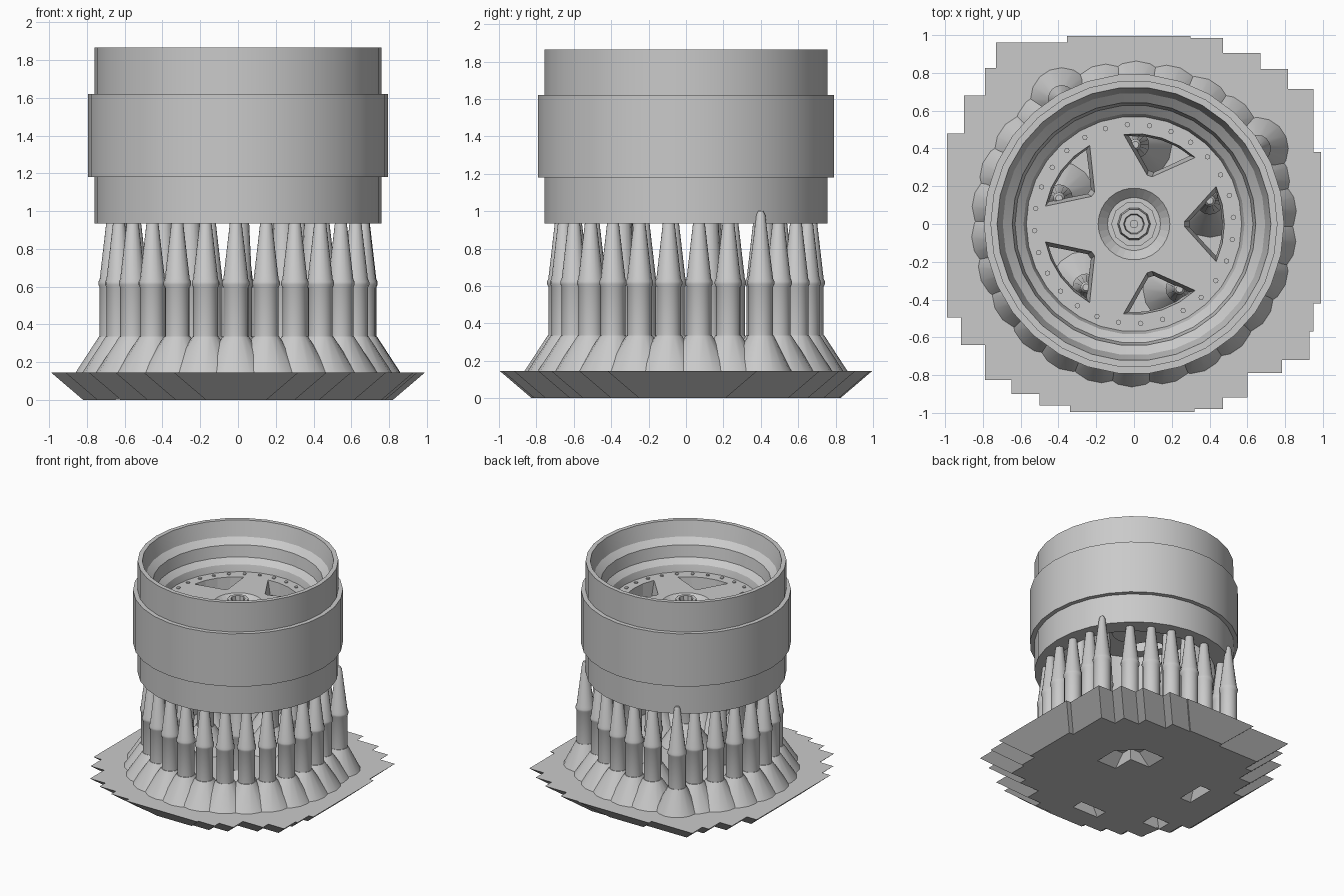
import bpy, bmesh, math
from math import sin, cos, radians, pi
from mathutils import Matrix

cube = bpy.data.objects.get("Cube")
if cube:
    bpy.data.objects.remove(cube, do_unlink=True)

grey = bpy.data.materials.new("plain_grey")
grey.use_nodes = True
GREY = (0.59, 0.59, 0.59, 1)
grey.diffuse_color = GREY
grey.node_tree.nodes["Principled BSDF"].inputs["Base Color"].default_value = GREY


def finish(name, bm, smooth=False):
    bmesh.ops.recalc_face_normals(bm, faces=bm.faces)
    mesh = bpy.data.meshes.new(name)
    bm.to_mesh(mesh)
    bm.free()
    mesh.materials.append(grey)
    obj = bpy.data.objects.new(name, mesh)
    bpy.context.scene.collection.objects.link(obj)
    if smooth:
        bpy.ops.object.select_all(action='DESELECT')
        obj.select_set(True)
        bpy.context.view_layer.objects.active = obj
        bpy.ops.object.shade_smooth_by_angle(angle=radians(25))
    return obj


def lathe(bm, profile, sides, x=0.0, y=0.0, closed=False):
    """Revolve (radius, z) points; open profiles are capped at both ends."""
    rings = [[bm.verts.new((x + r * cos(2 * pi * i / sides), y + r * sin(2 * pi * i / sides), z))
              for i in range(sides)] for r, z in profile]
    pairs = list(zip(rings, rings[1:]))
    if closed:
        pairs.append((rings[-1], rings[0]))
    else:
        bm.faces.new(rings[0])
        bm.faces.new(rings[-1])
    for a, b in pairs:
        for i in range(sides):
            j = (i + 1) % sides
            bm.faces.new((a[i], a[j], b[j], b[i]))


def loft(bm, low, high, cap_low=True):
    """Walls and top between two matching outlines; returns the lower edges."""
    a = [bm.verts.new(p) for p in low]
    b = [bm.verts.new(p) for p in high]
    bm.faces.new(b)
    if cap_low:
        bm.faces.new(a)
    for i in range(len(a)):
        j = (i + 1) % len(a)
        bm.faces.new((a[i], a[j], b[j], b[i]))
    return [bm.edges.get((a[i - 1], a[i])) for i in range(len(a))]


def cut(obj, cutter):
    """Subtract the cutter, keep the result, drop the cutter."""
    mod = obj.modifiers.new("cut", 'BOOLEAN')
    mod.operation, mod.solver, mod.object = 'DIFFERENCE', 'EXACT', cutter
    deps = bpy.context.evaluated_depsgraph_get()
    mesh = bpy.data.meshes.new_from_object(obj.evaluated_get(deps))
    obj.modifiers.clear()
    obj.data = mesh
    bpy.data.objects.remove(cutter, do_unlink=True)


# Raft: stepped outline, clockwise from the back, each entry is (x end of step, y of step)
RAFT_TOP, INSET = 0.145, 0.17
steps = [(0.30, 0.995), (0.47, 0.985), (0.67, 0.905), (0.815, 0.82), (0.95, 0.715), (0.99, 0.38),
         (0.95, -0.42), (0.93, -0.57), (0.785, -0.72), (0.60, -0.79), (0.47, -0.92), (0.32, -0.98),
         (-0.34, -0.995), (-0.50, -0.96), (-0.65, -0.90), (-0.79, -0.825), (-0.915, -0.64),
         (-0.99, -0.495), (-0.90, 0.48), (-0.79, 0.68), (-0.73, 0.825), (-0.355, 0.96)]
outline = []
for k, (x, y) in enumerate(steps):
    outline += [(steps[k - 1][0], y), (x, y)]
bm = bmesh.new()
bottom = loft(bm, [(x - math.copysign(INSET, x), y - math.copysign(INSET, y), 0) for x, y in outline],
              [(x, y, RAFT_TOP) for x, y in outline], cap_low=False)

# Tapered pockets in the raft's underside
square = [(-1, -1), (1, -1), (1, 1), (-1, 1)]
angled = [(-1, 0), (0, 0), (0, -1), (1, -1), (1, 0.1), (0.1, 1), (-1, 1)]
for x, y, w, d, shape in [(0.2, 0.2, 0.18, 0.18, angled), (-0.05, -0.59, 0.12, 0.05, square),
                          (-0.52, 0.11, 0.05, 0.12, square), (-0.57, -0.42, 0.08, 0.06, square)]:
    bottom += loft(bm, [(x + w * i, y + d * j, 0) for i, j in shape],
                   [(x + w * (0.1 + 0.5 * i), y + d * (0.1 + 0.5 * j), 0.08) for i, j in shape],
                   cap_low=False)
bmesh.ops.triangle_fill(bm, edges=bottom, use_beauty=True, normal=(0, 0, -1))
finish("raft", bm)


# Supports: flared foot, column, collar and tapering tip
def support(bm, angle, radius, tip, foot=0.2, point=0.03):
    a = radians(angle)
    lathe(bm, [(foot, RAFT_TOP - 0.01), (0.07, 0.335), (0.066, 0.335), (0.066, 0.595), (0.073, 0.61),
               (0.073, 0.625), (0.066, 0.64), (point, tip - 0.02), (point * 0.6, tip)],
          16, radius * cos(a), radius * sin(a))


bm = bmesh.new()
COUNT = 26
tall = {9: 31.5, 15: 120}
for k in range(COUNT):
    if k in tall:
        support(bm, tall[k], 0.765, 1.0, 0.17, 0.024)
    else:
        support(bm, -91 + k * 360 / COUNT, 0.67, 0.97)
finish("outer_supports", bm, True)

bm = bmesh.new()
for k in range(5):
    support(bm, 17 + 72 * k, 0.42, 1.41)
finish("inner_supports", bm, True)

# Wheel barrel: stepped tread outside, terraced rim inside
SIDES = 30
bm = bmesh.new()
lathe(bm, [(0.76, 0.935), (0.76, 1.18), (0.795, 1.18), (0.795, 1.62), (0.76, 1.62), (0.76, 1.865),
           (0.725, 1.865), (0.695, 1.74), (0.645, 1.695), (0.63, 1.60), (0.585, 1.56), (0.57, 1.505),
           (0.55, 1.38), (0.57, 1.2), (0.60, 1.02), (0.62, 0.935)], SIDES, closed=True)
finish("wheel_barrel", bm, True)

# Spoke disc with five tapered wedge windows
bm = bmesh.new()
lathe(bm, [(0.565, 1.38), (0.575, 1.505)], 60)
disc = finish("spoke_disc", bm)


def window(spread, outer, apex, z):
    pts = [(apex, -3), (outer, -spread), (outer, -spread / 2), (outer, 0),
           (outer, spread / 2), (outer, spread), (apex, 3)]
    return [(r * cos(radians(a)), r * sin(radians(a)), z) for r, a in pts]


bm = bmesh.new()
for k in range(5):
    old = set(bm.verts)
    loft(bm, window(19, 0.46, 0.31, 1.3), window(25, 0.48, 0.265, 1.52))
    bmesh.ops.rotate(bm, verts=[v for v in bm.verts if v not in old],
                     matrix=Matrix.Rotation(radians(72 * k), 3, 'Z'))
cut(disc, finish("window_cutter", bm))

# Round recess for the hub
bm = bmesh.new()
lathe(bm, [(0.14, 1.455), (0.215, 1.53)], 30)
cut(disc, finish("recess_cutter", bm))

# Hub body below and the centre nut with its bore
bm = bmesh.new()
lathe(bm, [(0.17, 1.28), (0.2, 1.39)], 30)
finish("hub_body", bm, True)
bm = bmesh.new()
lathe(bm, [(0.12, 1.45), (0.12, 1.475), (0.088, 1.475), (0.08, 1.545), (0.055, 1.545), (0.05, 1.49),
           (0.02, 1.49), (0.02, 1.45)], 10, closed=True)
finish("centre_nut", bm)

# Bolts around the disc edge
bm = bmesh.new()
for k in range(28):
    a = 2 * pi * (k + 0.3) / 28
    lathe(bm, [(0.014, 1.495), (0.014, 1.513)], 8, 0.527 * cos(a), 0.527 * sin(a))
finish("rim_bolts", bm)
